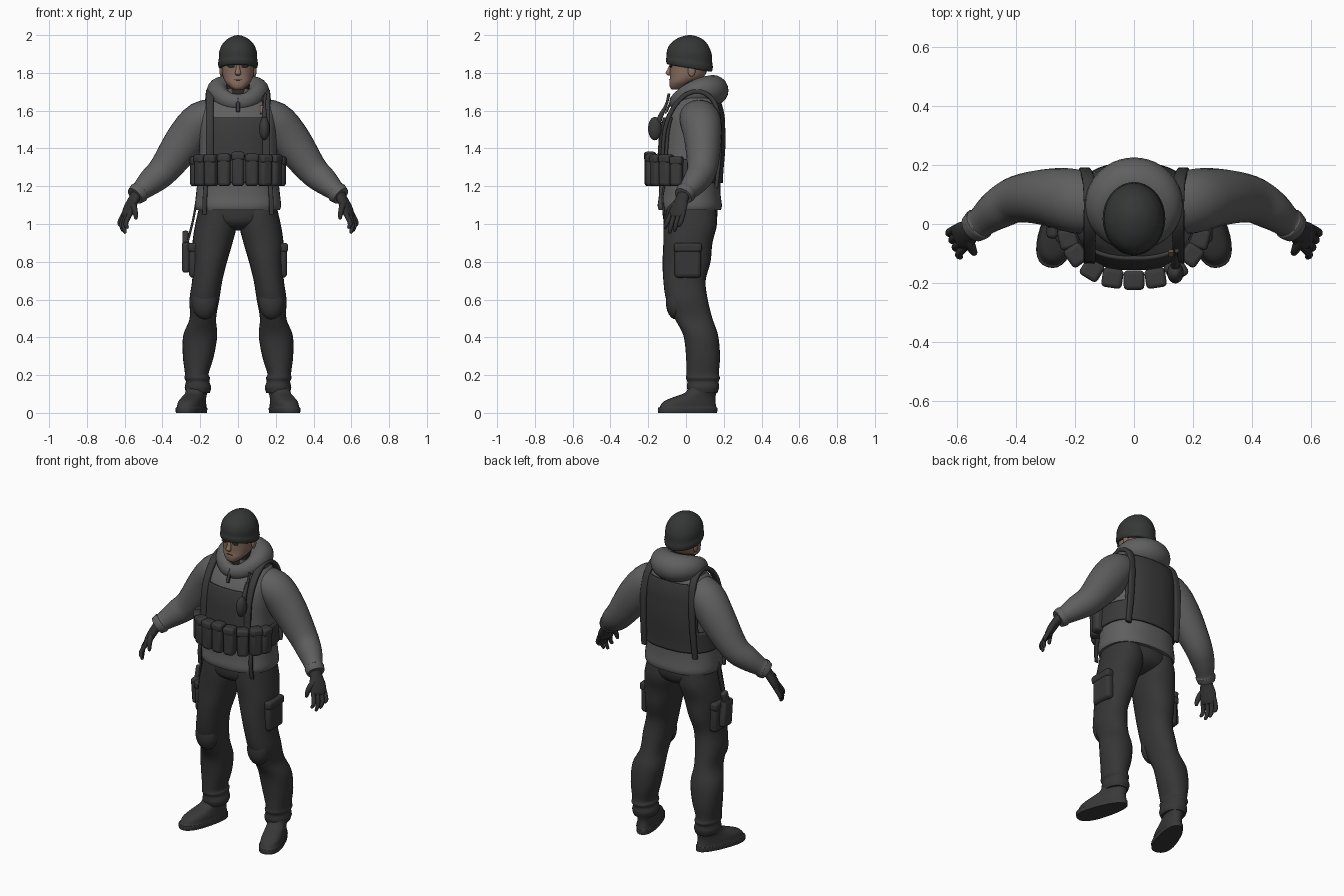
import bpy, bmesh, math
from mathutils import Vector, Matrix


def material(name, *rgb):
    m = bpy.data.materials.new(name)
    m.diffuse_color = (*rgb, 1)
    return m


JACKET = material("jacket_grey", 0.115, 0.115, 0.115)
PANTS = material("trouser_charcoal", 0.037, 0.037, 0.038)
GEAR = material("gear_charcoal", 0.042, 0.042, 0.043)
HAT = material("hat_charcoal", 0.036, 0.037, 0.037)
GLOVE = material("glove_black", 0.032, 0.032, 0.033)
BOOT = material("boot_charcoal", 0.04, 0.04, 0.04)
SKIN = material("skin", 0.25, 0.155, 0.115)
DARK = material("dark_brown", 0.03, 0.025, 0.022)


def finish(name, bm, mat, mirror=False, bevel=0):
    bmesh.ops.recalc_face_normals(bm, faces=bm.faces[:])
    me = bpy.data.meshes.new(name)
    bm.to_mesh(me)
    bm.free()
    ob = bpy.data.objects.new(name, me)
    bpy.context.collection.objects.link(ob)
    me.materials.append(mat)
    if bevel:
        b = ob.modifiers.new("bevel", 'BEVEL')
        b.width, b.segments = bevel, 3
    if mirror:
        ob.modifiers.new("mirror", 'MIRROR')
    return ob


def smooth_rows(rows, steps):
    """Catmull-Rom interpolation through the section rows."""
    rows = [Vector(r) for r in rows]
    pad = [rows[0]] + rows + [rows[-1]]
    out = []
    for i in range(1, len(pad) - 2):
        a, b, c, d = pad[i - 1:i + 3]
        for k in range(steps):
            t = k / steps
            out.append(0.5 * (2 * b + (c - a) * t + (2 * a - 5 * b + 4 * c - d) * t * t
                              + (3 * b - a - 3 * c + d) * t ** 3))
    return out + [rows[-1]]


def loft(name, rows, mat, ref=(1, 0, 0), level=False, p=2.0, n=24, steps=4,
         mirror=False, keep=None, edit=None, thick=0):
    """Skin sections (x, y, z, r1, r2); level keeps them horizontal, ref is the r1 axis."""
    rows = smooth_rows(rows, steps)
    pts = [Vector(r[:3]) for r in rows]
    bm = bmesh.new()
    rings = []
    for i, r in enumerate(rows):
        t = Vector((0, 0, 1)) if level else (pts[min(i + 1, len(pts) - 1)] - pts[max(i - 1, 0)]).normalized()
        a = Vector(ref)
        a = (a - t * a.dot(t)).normalized()
        b = t.cross(a)
        ring = []
        for k in range(n):
            c, s = math.cos(2 * math.pi * k / n), math.sin(2 * math.pi * k / n)
            u = math.copysign(abs(c) ** (2 / p), c) * r[3]
            v = math.copysign(abs(s) ** (2 / p), s) * r[4]
            ring.append(bm.verts.new(pts[i] + a * u + b * v))
        rings.append(ring)
    for lo, hi in zip(rings, rings[1:]):
        for k in range(n):
            bm.faces.new((lo[k], lo[(k + 1) % n], hi[(k + 1) % n], hi[k]))
    if keep:
        drop = [f for f in bm.faces if not keep(f.calc_center_median())]
        bmesh.ops.delete(bm, geom=drop, context='FACES')
    else:
        bm.faces.new(rings[0])
        bm.faces.new(rings[-1])
    if edit:
        for v in bm.verts:
            edit(v.co)
    ob = finish(name, bm, mat, mirror)
    if thick:
        ob.modifiers.new("thickness", 'SOLIDIFY').thickness = thick
    return ob


def box(name, loc, size, mat, turn=0, tilt=0, bevel=0.012, mirror=False):
    bm = bmesh.new()
    m = (Matrix.Translation(loc) @ Matrix.Rotation(turn, 4, 'Z') @ Matrix.Rotation(tilt, 4, 'X')
         @ Matrix.Diagonal((*size, 1)))
    bmesh.ops.create_cube(bm, size=1, matrix=m)
    return finish(name, bm, mat, mirror, bevel)


def ball(name, loc, radii, mat, mirror=False):
    bm = bmesh.new()
    bmesh.ops.create_uvsphere(bm, u_segments=20, v_segments=12, radius=1,
                              matrix=Matrix.Translation(loc) @ Matrix.Diagonal((*radii, 1)))
    return finish(name, bm, mat, mirror)


# Jacket body and the vest that follows it
TORSO = [(0, .02, 1.075, .222, .165), (0, .02, 1.10, .228, .17), (0, .02, 1.16, .222, .163),
         (0, .02, 1.25, .213, .163), (0, .03, 1.40, .205, .165), (0, .035, 1.50, .205, .16),
         (0, .045, 1.58, .20, .145), (0, .06, 1.65, .175, .11), (0, .055, 1.69, .12, .085),
         (0, .04, 1.715, .085, .07)]
loft("jacket_body", TORSO, JACKET, level=True, p=2.4, n=40)


def vest_area(c):
    if c.z < 1.22:
        return False
    if c.z < 1.345:
        return True
    if c.y > .05:
        return abs(c.x) < .185 and c.z < 1.64
    return c.y < 0 and abs(c.x) < .165 and c.z < 1.565


loft("vest", [(x, y, z, a + .013, b + .013) for x, y, z, a, b in TORSO], GEAR, level=True,
     p=2.4, n=80, steps=10, keep=vest_area, thick=.012)
loft("shoulder_strap", [(.15, -.125, 1.35, .02, .01), (.15, -.112, 1.50, .02, .011),
                        (.15, -.07, 1.61, .02, .012), (.148, .0, 1.685, .022, .012),
                        (.148, .08, 1.70, .022, .012), (.155, .15, 1.645, .02, .012),
                        (.165, .178, 1.52, .02, .012), (.17, .175, 1.35, .018, .012),
                        (.175, .16, 1.19, .016, .01)], GEAR, p=4, n=16, mirror=True)
loft("hanging_strap", [(.17, -.11, 1.23, .012, .006), (.175, -.125, 1.14, .012, .006),
                       (.178, -.115, 1.05, .012, .006)], GEAR, p=4, n=12, mirror=True)
box("collar_zip", (0, -.088, 1.63), (.02, .012, .08), GEAR, tilt=-.4, bevel=.003)

# Ring of belt pouches with flaps
for i, (x, y, turn, h) in enumerate([(0, -.19, 0, .175), (.073, -.183, .15, .165), (.142, -.155, .55, .16),
                                     (.195, -.105, .95, .16), (.222, -.05, 1.35, .15)]):
    box(f"pouch_{i}", (x, y, 1.20 + h / 2), (.066, .06, h), GEAR, turn, bevel=.018, mirror=x > 0)
    box(f"pouch_flap_{i}", (x, y, 1.185 + h), (.07, .066, .045), GEAR, turn, bevel=.014, mirror=x > 0)

# Chest pouch with cable
ball("chest_pouch", (.14, -.165, 1.505), (.028, .036, .062), GEAR)
loft("chest_cable", [(.145, -.09, 1.69, .008, .008), (.14, -.105, 1.63, .008, .008),
                     (.14, -.135, 1.57, .014, .014), (.14, -.15, 1.52, .016, .016)], GEAR, n=10)
box("chest_tag", (.125, -.10, 1.605), (.018, .008, .045), SKIN, tilt=-.4, bevel=.002)

# Folded hood: a ring that is thick at the back and thin at the throat
hood = []
for k in range(17):
    a = 2 * math.pi * k / 16
    back = (1 - math.cos(a)) / 2
    hood.append((.105 * math.sin(a), .042 - .098 * math.cos(a), 1.645 + .062 * back + .02 * math.sin(a) ** 2,
                 .042 + .04 * back, .032 + .053 * back))
loft("hood", hood, JACKET, ref=(0, 0, 1), n=20, steps=3)

# Sleeves
loft("sleeve", [(.09, .05, 1.575, .09, .08), (.19, .075, 1.55, .108, .102), (.28, .09, 1.44, .098, .106),
                (.39, .085, 1.29, .08, .083), (.46, .05, 1.225, .068, .071), (.515, .008, 1.175, .052, .053),
                (.525, .0, 1.166, .056, .057), (.545, -.015, 1.148, .05, .05)],
     JACKET, ref=(0, 1, 0), mirror=True)

# Gloves
W = Vector((.45, .88, .1)).normalized()
loft("palm", [(.53, -.003, 1.17, .038, .032), (.55, -.02, 1.135, .036, .026), (.572, -.037, 1.09, .048, .024),
              (.588, -.05, 1.05, .046, .02), (.593, -.054, 1.035, .036, .014)], GLOVE, ref=W, mirror=True)
for i, (off, tip) in enumerate([(-.037, .975), (-.012, .95), (.013, .96), (.036, .985)]):
    o = W * off
    loft(f"finger_{i}", [(.585 + o.x, -.045 + o.y, 1.06, .012, .013),
                         (.605 + o.x, -.06 + o.y * 1.1, 1.02, .0125, .013),
                         (.61 + o.x, -.068 + o.y * 1.15, (tip + 1.02) / 2, .0115, .012),
                         (.603 + o.x, -.074 + o.y * 1.15, tip + .006, .009, .009),
                         (.601 + o.x, -.075 + o.y * 1.15, tip, .004, .004)],
         GLOVE, ref=W, n=12, steps=3, mirror=True)
loft("thumb", [(.56, -.05, 1.11, .018, .018), (.55, -.078, 1.085, .017, .016), (.543, -.093, 1.055, .014, .013),
               (.54, -.098, 1.03, .009, .009), (.54, -.098, 1.024, .004, .004)], GLOVE, ref=W, n=12, mirror=True)

# Trousers
loft("trouser_seat", [(0, .02, 1.13, .19, .14), (0, .022, 1.06, .212, .146), (0, .02, 1.01, .19, .135),
                      (0, .02, .98, .10, .10), (0, .02, .965, .04, .05)], PANTS, level=True, n=32)
loft("trouser_leg", [(.11, .02, 1.09, .095, .135), (.116, .022, 1.0, .11, .142), (.135, .01, .9, .106, .13),
                     (.148, .003, .8, .09, .127), (.163, -.008, .7, .08, .112), (.178, .005, .6, .079, .11),
                     (.186, .04, .5, .07, .10), (.2, .078, .41, .09, .092), (.21, .09, .3, .082, .09),
                     (.218, .088, .21, .063, .086), (.216, .09, .185, .068, .09), (.214, .09, .165, .062, .083),
                     (.212, .09, .135, .07, .085), (.212, .09, .105, .062, .076)],
     PANTS, level=True, p=2.2, n=28, mirror=True)
ball("knee_pad", (.177, -.055, .59), (.068, .052, .095), PANTS, mirror=True)
box("cargo_pocket", (.232, .01, .80), (.055, .14, .17), PANTS, bevel=.02, mirror=True)
box("cargo_flap", (.236, .01, .875), (.058, .148, .05), PANTS, bevel=.015, mirror=True)

# Thigh holster
box("holster", (-.275, 0, .825), (.042, .085, .16), GEAR, tilt=.1, bevel=.015)
box("holster_grip", (-.278, .015, .92), (.032, .045, .085), GEAR, tilt=-.25, bevel=.01)
loft("holster_strap", [(-.22, .0, 1.12, .014, .006), (-.238, .0, 1.02, .014, .006), (-.268, .0, .90, .014, .006)],
     GEAR, ref=(0, 1, 0), p=4, n=12)

# Boots, toes turned outward
TURN = Matrix.Translation((.215, .09, 0)) @ Matrix.Rotation(.32, 4, 'Z')


def shape_boot(co):
    co.x *= 1 - .9 * (co.y + .08) if co.z < .1 else 1
    co[:] = TURN @ co


loft("boot", [(0, -.085, 0, .062, .162), (0, -.085, .025, .064, .163), (0, -.083, .03, .059, .156),
              (0, -.075, .06, .057, .142), (0, -.045, .085, .054, .112), (0, -.01, .11, .054, .082),
              (0, 0, .16, .052, .07)], BOOT, level=True, p=2.4, n=32, steps=3, mirror=True, edit=shape_boot)

# Head
loft("neck", [(0, .03, 1.62, .065, .065), (0, .025, 1.70, .06, .062), (0, .025, 1.78, .062, .068)],
     DARK, level=True)
loft("face", [(0, -.05, 1.712, .025, .025), (0, -.042, 1.725, .042, .043), (0, -.022, 1.75, .066, .066),
              (0, .005, 1.78, .08, .09), (0, .014, 1.82, .086, .1), (0, .018, 1.86, .088, .105),
              (0, .02, 1.92, .08, .09)], SKIN, level=True, p=2.2, n=32)
loft("nose", [(0, -.08, 1.84, .009, .008), (0, -.088, 1.815, .012, .012), (0, -.094, 1.798, .016, .014),
              (0, -.088, 1.786, .01, .008)], SKIN, level=True, n=12)
ball("eye", (.034, -.08, 1.836), (.022, .009, .008), DARK, mirror=True)
ball("mouth", (0, -.083, 1.763), (.022, .006, .003), DARK)
ball("ear", (.088, .03, 1.81), (.01, .02, .03), SKIN, mirror=True)


def tilt_hat(co):
    co.z -= .17 * (co.y - .018) * min(1, max(0, (2 - co.z) / .17))


loft("knit_hat", [(0, .018, 1.825, .094, .112), (0, .018, 1.83, .102, .12), (0, .018, 1.85, .106, .124),
                  (0, .018, 1.87, .102, .121), (0, .018, 1.91, .1, .118), (0, .018, 1.95, .084, .1),
                  (0, .02, 1.98, .055, .068), (0, .02, 1.995, .025, .032), (0, .02, 2.0, .005, .006)],
     HAT, level=True, n=36, edit=tilt_hat)

# Smooth shading with sharp edges kept
for ob in bpy.context.scene.objects:
    ob.select_set(True)
    bpy.context.view_layer.objects.active = ob
bpy.ops.object.shade_smooth_by_angle(angle=math.radians(40))
